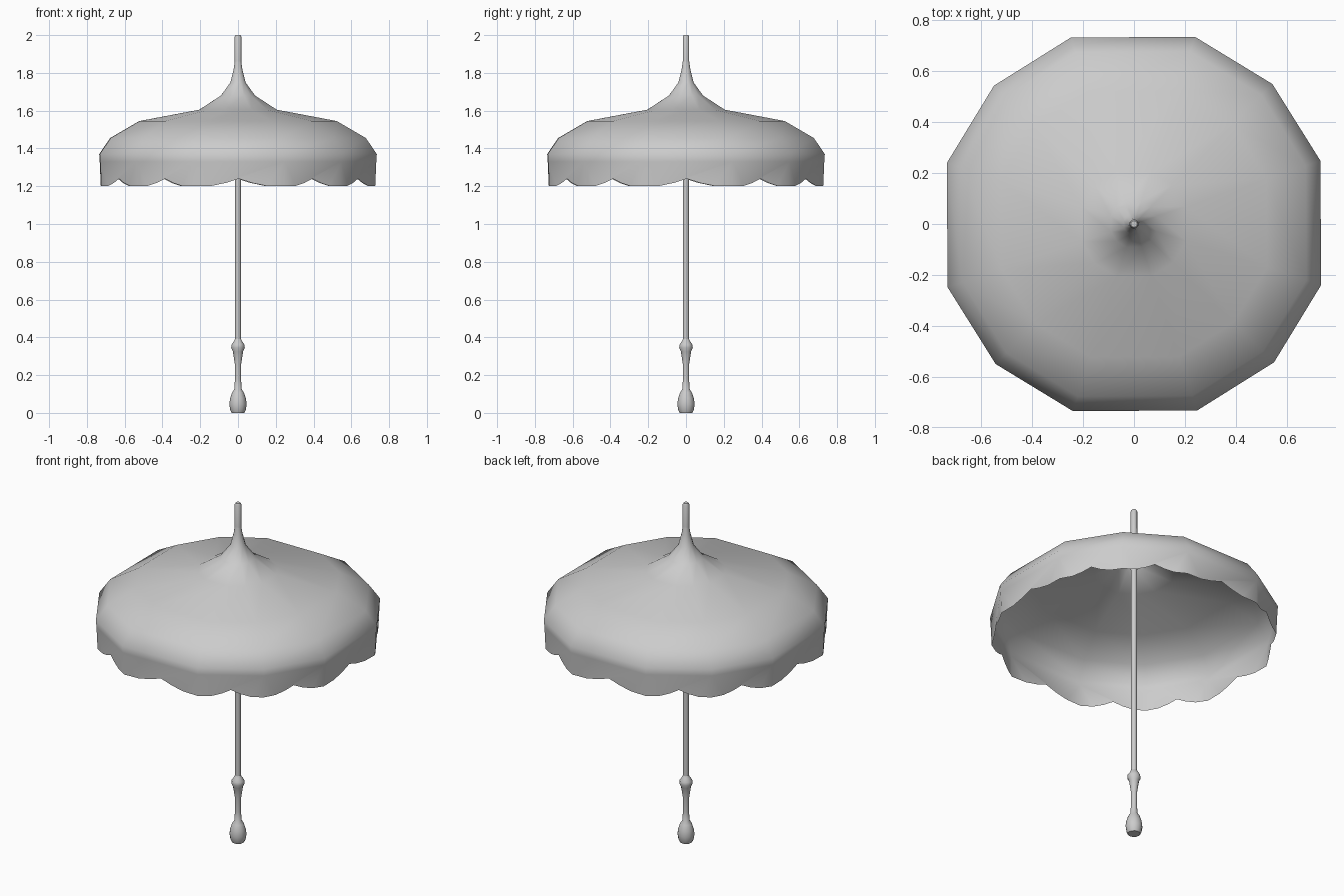
import bpy
import bmesh
from math import radians, cos, sin, tau
from mathutils import Vector

cube = bpy.data.objects.get("Cube")
if cube:
    bpy.data.objects.remove(cube)

# Single plain grey material
grey = bpy.data.materials.new("plain grey")
grey.use_nodes = True
grey.diffuse_color = (0.6, 0.6, 0.6, 1)
grey.node_tree.nodes["Principled BSDF"].inputs["Base Color"].default_value = grey.diffuse_color


def finish(bm, name, angle):
    bmesh.ops.recalc_face_normals(bm, faces=bm.faces)
    mesh = bpy.data.meshes.new(name)
    bm.to_mesh(mesh)
    bm.free()
    mesh.materials.append(grey)
    obj = bpy.data.objects.new(name, mesh)
    bpy.context.collection.objects.link(obj)
    bpy.ops.object.select_all(action='DESELECT')
    obj.select_set(True)
    bpy.context.view_layer.objects.active = obj
    bpy.ops.object.shade_smooth_by_angle(angle=radians(angle))
    return obj


def lathe(bm, profile, angles):
    """Sweep (radius, z) points around z; return the rings of vertices."""
    rings = [[bm.verts.new((r * cos(a), r * sin(a), z)) for a in angles]
             for r, z in profile]
    n = len(angles)
    for low, high in zip(rings, rings[1:]):
        for i in range(n):
            j = (i + 1) % n
            bm.faces.new((low[i], low[j], high[j], high[i]))
    return rings


def turned(name, profile, sides):
    bm = bmesh.new()
    rings = lathe(bm, profile, [tau * i / sides for i in range(sides)])
    bm.faces.new(rings[0][::-1])
    bm.faces.new(rings[-1])
    return finish(bm, name, 50)


# Canopy: twelve panels sweeping up to a spire, open underneath
corners = [radians(90 * q + a + 0.35) for q in range(4) for a in (18.4, 45, 71.6)]
bm = bmesh.new()
rings = lathe(bm, [(0.770, 1.33), (0.773, 1.37), (0.712, 1.455), (0.55, 1.545),
                   (0.216, 1.605), (0.095, 1.68), (0.042, 1.75),
                   (0.024, 1.82), (0.018, 1.86)], corners)

# Scalloped valance: lowest at the corners, notched at each panel middle
scallop = [(0, 1.2), (0.2, 1.202), (0.36, 1.218), (0.5, 1.24),
           (0.64, 1.218), (0.8, 1.202)]
hem = []
for i, a in enumerate(corners):
    b = corners[(i + 1) % len(corners)]
    start = Vector((cos(a), sin(a), 0)) * 0.764
    end = Vector((cos(b), sin(b), 0)) * 0.764
    for t, z in scallop:
        point = start.lerp(end, t)
        point.z = z
        hem.append(bm.verts.new(point))
step = len(scallop)
for i in range(len(corners)):
    lower = [hem[(i * step + k) % len(hem)] for k in range(step + 1)]
    bm.faces.new(lower + [rings[0][(i + 1) % len(corners)], rings[0][i]])
finish(bm, "canopy", 80)

# Pole running through the canopy, with a softly rounded tip
turned("pole", [(0.016, 0.1), (0.016, 1.2), (0.018, 1.8), (0.018, 1.99),
                (0.013, 2.0)], 10)

# Turned handle with a bulb foot and a collar
turned("handle", [(0.034, 0), (0.041, 0.015), (0.046, 0.045), (0.042, 0.075),
                  (0.031, 0.108), (0.02, 0.125), (0.016, 0.18), (0.017, 0.26),
                  (0.027, 0.325), (0.036, 0.345), (0.034, 0.362),
                  (0.023, 0.378), (0.016, 0.392)], 12)
